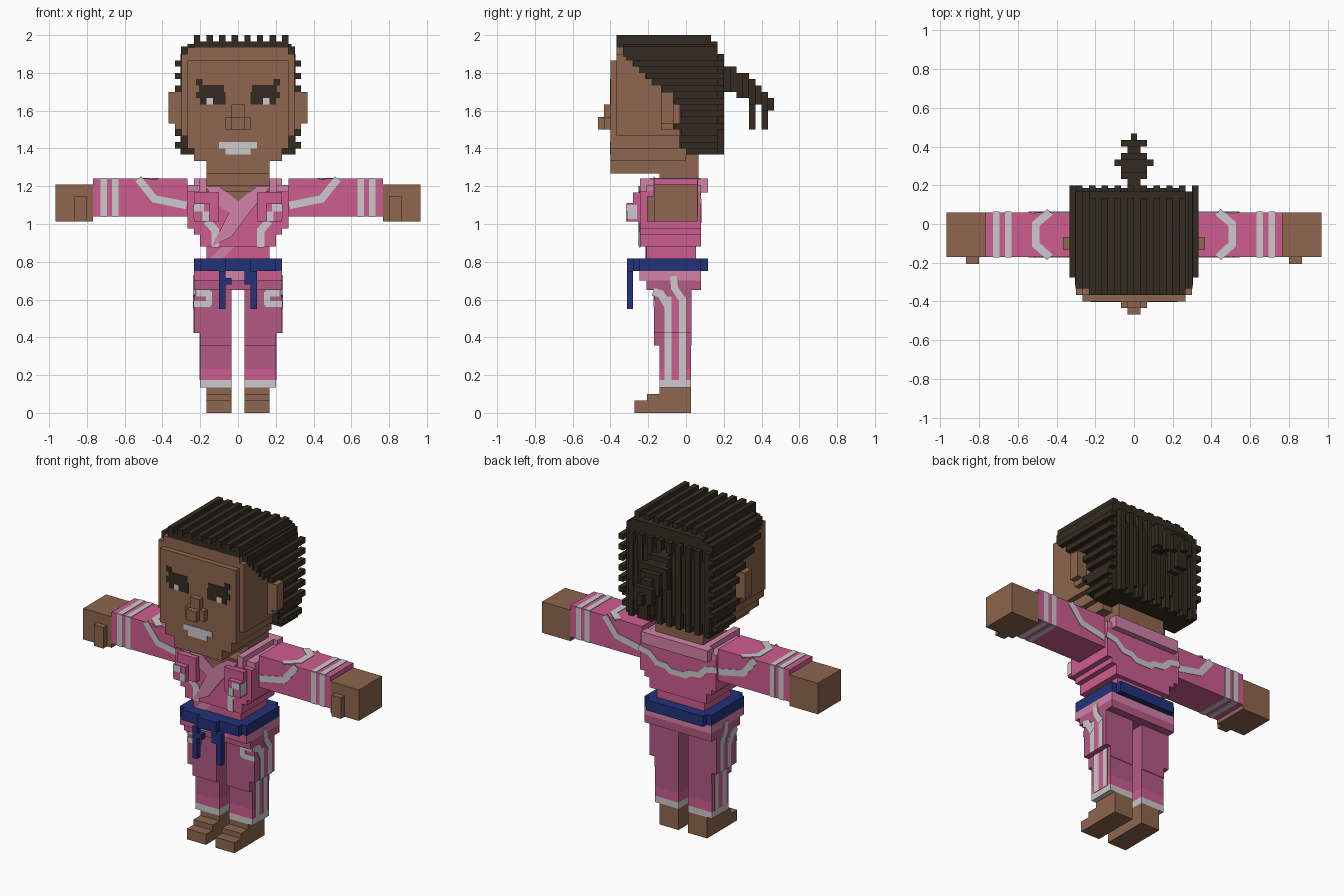
import bpy, bmesh, math
from mathutils import Vector

if "Cube" in bpy.data.objects:
    bpy.data.objects.remove(bpy.data.objects["Cube"])

V = 1 / 30  # size of one block


def srgb(r, g, b):
    return [((c / 255 + 0.055) / 1.055) ** 2.4 if c > 10 else c / 3300 for c in (r, g, b)] + [1]


MATS = {}
for key, label, col in [("skin", "brown skin", (142, 102, 78)), ("hair", "dark hair", (52, 43, 33)),
                        ("pink", "pink cloth", (205, 93, 144)), ("dusk", "dusky pink cloth", (180, 90, 132)),
                        ("light", "light pink cloth", (211, 130, 168)), ("white", "off white", (204, 202, 204)),
                        ("navy", "navy belt", (34, 50, 122))]:
    MATS[key] = bpy.data.materials.new(label)
    MATS[key].diffuse_color = srgb(*col)


def finish(name, mat, bm):
    bmesh.ops.recalc_face_normals(bm, faces=bm.faces)
    me = bpy.data.meshes.new(name)
    bm.to_mesh(me)
    bm.free()
    me.materials.append(MATS[mat])
    ob = bpy.data.objects.new(name, me)
    bpy.context.collection.objects.link(ob)
    return ob


def part(name, mat, boxes, mirror=False):
    """Boxes given as x0,x1,y0,y1,z0,z1 in blocks, optionally repeated across x."""
    bm = bmesh.new()
    if mirror:
        boxes = list(boxes) + [(-b[1], -b[0]) + tuple(b[2:]) for b in boxes]
    for x0, x1, y0, y1, z0, z1 in boxes:
        for v in bmesh.ops.create_cube(bm, size=1)["verts"]:
            v.co = Vector((x1 if v.co.x > 0 else x0, y1 if v.co.y > 0 else y0,
                           z1 if v.co.z > 0 else z0)) * V
    return finish(name, mat, bm)


def plate(name, mat, polys, axis, level, mirror=True):
    """Thin convex plates lying on the plane axis = level."""
    bm = bmesh.new()
    for poly in polys:
        for s in ((1, -1) if mirror else (1,)):
            vs = []
            for u, h in poly:
                for d in (level - 0.1, level + 0.1):
                    p = {"x": (d, u, h), "y": (u, d, h), "z": (u, h, d)}[axis]
                    vs.append(bm.verts.new(Vector((s * p[0], p[1], p[2])) * V))
            bmesh.ops.convex_hull(bm, input=vs)
    return finish(name, mat, bm)


def ribbon(name, mat, pts, w, axis, level, mirror=True):
    """Painted stripe following a polyline."""
    polys = []
    for a, b in zip(pts, pts[1:]):
        a, b = Vector(a), Vector(b)
        d = (b - a).normalized() * w / 2
        n = Vector((-d.y, d.x))
        e = d * 0.4
        polys.append([a - e + n, b + e + n, b + e - n, a - e - n])
    return plate(name, mat, polys, axis, level, mirror)


def rect(x0, x1, z0, z1):
    return [(x0, z0), (x1, z0), (x1, z1), (x0, z1)]


# head, jaw, ears, nose, neck
part("head", "skin", [(-9, 9, -11, 3, 44, 57), (-8, 8, -11, 3, 42, 44), (-8, 8, -11, 3, 57, 58),
                      (-7, 7, -11, 0, 40, 42), (-5, 5, -11, -1, 38, 40)])
part("face", "skin", [(-8, 8, -12, -11, 42, 56), (-7, 7, -12, -11, 40, 42), (-5, 5, -12, -11, 38, 40)])
part("ears", "skin", [(9, 11, -4, -2, 46, 51), (9, 10, -4, -2, 45, 46)], True)
part("nose", "skin", [(-2, 2, -13, -12, 45, 47), (-1, 1, -13, -12, 47, 49), (-1, 1, -14, -13, 45, 47)])
part("neck", "skin", [(-5, 5, -4.2, 2, 36, 41), (-5, 5, -7, 2, 35, 36.2)])

# painted face
plate("mouth", "white", [rect(-3, 3, 42, 43), rect(-2, 2, 41, 42)], "y", -12, False)
plate("brows", "hair", [rect(5.6, 6.7, 52, 53), rect(2.2, 6.2, 51, 52.1), rect(2, 6.7, 50, 51),
                        rect(2, 4, 49, 50), rect(5, 6, 49, 50)], "y", -12)
plate("eyes", "white", [rect(4, 5, 49, 50)], "y", -12)


# hair: core layers behind a slanted hairline, then ridges over top, back and sides
def hairline(z):
    steps = [(57, -11), (56, -9.5), (55, -8.5), (54, -7.5), (53, -6.5), (52, -5.5), (51, -4),
             (49, -2), (46, -1), (45, -2), (42, -1)]
    return next((y for h, y in steps if z >= h), 0)


part("hair_core", "hair", [(-9.1, 9.1, hairline(z), 5, z, z + 1) for z in range(41, 57)]
     + [(-9.05, 9.05, -10, 5, 56.5, 58.2), (-7, 8, -11, 5, 58, 59), (-8, 8.5, -10, 5, 58, 58.6)])
part("hair_top_ridges", "hair", [(x, x + 1, -11, 4, 59, 60) for x in range(-7, 8, 2)])
part("hair_back_ridges", "hair", [(x, x + 1, 5, 6, 41, 57) for x in range(-9, 9, 2)]
     + [(x, x + 1, 5, 5.6, 42 + x % 3, 55) for x in range(-8, 8, 2)])
part("hair_side_ridges", "hair", [(9, 10, hairline(z) + 0.2, 5 + z % 2, z, z + 1)
                                  for z in list(range(42, 45, 2)) + list(range(45, 57, 2))], True)

# ponytail: half width, bottom, top for each block backwards
tail = [(1, 51, 55), (2, 51, 55), (2, 50, 54), (3, 50, 54), (2, 49, 53), (1, 49, 52), (2, 48, 51), (0.5, 48, 50)]
part("ponytail", "hair", [(-w, w, 6 + i, 7 + i, a, b) for i, (w, a, b) in enumerate(tail)]
     + [(-1, 1, 5, 6, 51, 55), (-1, 1, 10, 11, 45, 49), (-1, 1, 12, 13, 45, 48)])

# jacket body
part("jacket", "pink", [(-8, 8, -7.3, 2.4, 29.3, 35.2), (-7, 7, -7.3, 2.4, 28.3, 29.3),
                        (-6, 6, -7.3, 2.4, 26.4, 28.3), (-5, 5, -6.3, 1.6, 24, 26.4)])
part("shoulders", "light", [(5, 6.2, -7.3, 3.4, 35, 37.2), (6.2, 8, -6.3, 2.4, 35, 36.2)], True)
part("collar_back", "light", [(-7, 7, 1.8, 3.5, 35, 37.2)])
part("chest_pads", "pink", [(3, 7, -8.4, -7.3, 30.4, 35), (4.5, 7, -9.4, -8.4, 30.4, 33.3)], True)
plate("neck_opening", "skin", [[(-4, 35.2), (4, 35.2), (0, 32.6)]], "y", -7.3, False)
plate("lapel_left", "light", [[(-5.2, 36), (-3, 36), (0.8, 33), (-0.5, 31.3), (-3, 32.8)]], "y", -7.4, False)
plate("lapel_right", "light", [[(5.2, 36), (3, 36), (-0.8, 33), (-1.5, 30), (1.2, 31)],
                               [(-0.8, 33), (1.6, 31.5), (-1, 28), (-4.2, 26.4), (-2.2, 30)]], "y", -7.45, False)
plate("lapel_lower", "light", [[(-2.5, 26.4), (-0.5, 26.4), (-2.5, 24.5), (-4.5, 24.5)]], "y", -6.35, False)
plate("chest_mark", "white", [rect(4.5, 5.6, 30.4, 32), rect(5.4, 7, 32, 33.2)], "y", -9.4)
plate("chest_mark_side", "white", [rect(-9.4, -7.8, 30.8, 33)], "x", 7)
ribbon("chest_stripe", "white", [(4.8, 30.3), (3.6, 29), (3.6, 26.5)], 1.2, "y", -7.35)
ribbon("back_stripe", "white", [(8, 33.4), (6, 33), (4.5, 31.6), (2.5, 31.4), (1.5, 30.7), (0, 30.7)],
       1.1, "y", 2.4)

# sleeves and hands
part("sleeves", "pink", [(8, 23, -5.1, 1.8, 31.2, 37.2)], True)
part("hands", "skin", [(23, 29, -5.1, 1.8, 30.4, 36.3), (24, 26, -6.2, -5.1, 30.4, 34.4)], True)
for n, y in (("front", -5.1), ("back", 1.8)):
    ribbon("sleeve_curve_" + n, "white", [(15.7, 37), (13.3, 34), (8.4, 33)], 1.2, "y", y)
    plate("sleeve_bands_" + n, "white", [rect(19, 20, 31.2, 37.2), rect(20.8, 21.8, 31.2, 37.2)], "y", y)
for n, z in (("top", 37.2), ("under", 31.2)):
    plate("sleeve_bands_" + n, "white", [rect(19, 20, -5.1, 1.8), rect(20.8, 21.8, -5.1, 1.8)], "z", z)
ribbon("sleeve_curve_top", "white", [(13.2, -5), (15.2, -3.2), (15.2, 0), (13.2, 1.7)], 1.2, "z", 37.2)

# belt with knot and hanging ends
part("belt", "navy", [(-7, 7, -7.4, 2.4, 22.5, 24.5), (-6, 6, -8.4, 3.5, 22.5, 24.5)])
part("belt_knot", "navy", [(-2, 2, -9.4, -8.4, 22.5, 24.5), (1, 3, -9.4, -8.4, 20.5, 22.5)])
part("belt_ends", "navy", [(2, 3, -9.4, -8.4, 16.5, 22.5), (1, 2, -9.4, -8.4, 20.4, 21.4)], True)

# jacket hem, trousers, cuffs, feet
part("jacket_hem", "light", [(-7, 7, -7.3, 2.4, 21, 22.5)])
part("hips", "dusk", [(-7, 7, -6.3, 2.4, 19.5, 21)])
plate("hip_panel", "pink", [rect(3, 7, 21, 22.5)], "y", -7.3)
part("thighs", "dusk", [(1, 7, -5.1, 0.9, 12.7, 19.5)], True)
part("shins", "dusk", [(1, 6, -5.1, 0.9, 10.7, 12.7), (1, 6, -4.2, 0.8, 7, 10.7)], True)
part("ankle_bands", "pink", [(1, 6, -4.2, 0.8, 5.2, 7)], True)
part("cuffs", "white", [(1, 6, -4.2, 0.8, 4, 5.2)], True)
part("feet", "skin", [(1, 5, -4.2, 0.8, 0, 4), (1, 5, -6.2, -4.2, 0, 3), (1, 5, -8.2, -6.2, 0, 2)], True)

# trouser side stripes
for n, x, lo, hi in (("upper", 7, 12.7, 18.5), ("lower", 6, 5.2, 12.7)):
    plate("side_panel_" + n, "pink", [rect(-3.4, 0, lo, hi)], "x", x - 0.05)
    plate("side_stripes_" + n, "white", [rect(-3.4, -2.3, lo, hi), rect(-1.1, 0, lo, hi)], "x", x)
ribbon("side_bend_front", "white", [(-5, 19.2), (-4, 18.9), (-2.9, 17)], 1.2, "x", 7.02)
ribbon("side_bend_back", "white", [(-2, 21.5), (-1.8, 19.8), (-0.6, 18)], 1.1, "x", 7.02)
ribbon("thigh_mark", "white", [(6.4, 19), (4.6, 19), (4.6, 17.3), (6.9, 17.3)], 1, "y", -5.1)

for m in bpy.data.materials:
    if m.users and not m.is_grease_pencil:
        m.use_nodes = True
        m.node_tree.nodes["Principled BSDF"].inputs["Base Color"].default_value = m.diffuse_color
